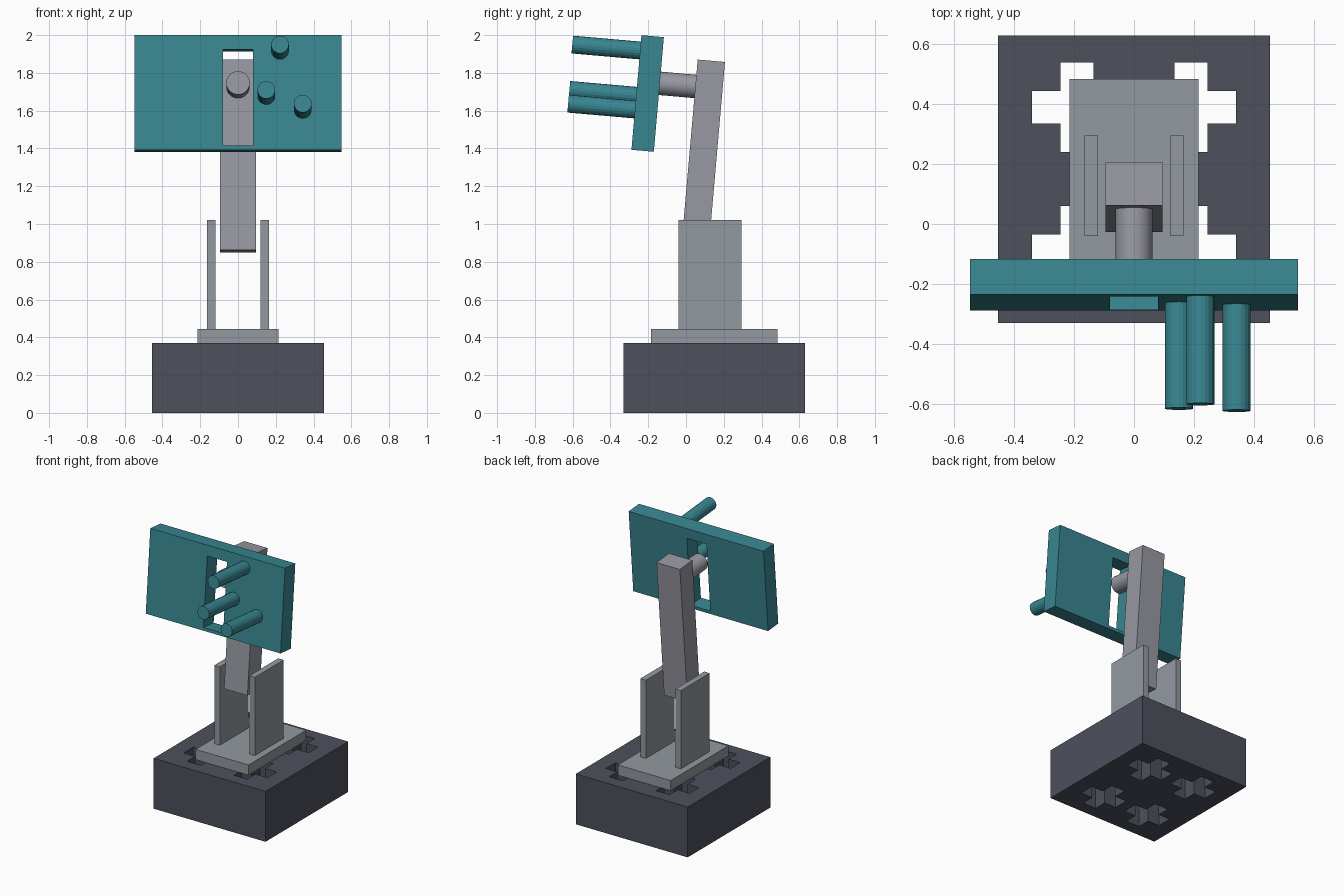
import bpy
import math
from mathutils import Matrix, Vector

if "Cube" in bpy.data.objects:
    bpy.data.objects.remove(bpy.data.objects["Cube"], do_unlink=True)

TILT = math.radians(-5)
ROT = Matrix.Rotation(TILT, 4, 'X')


def material(name, color):
    m = bpy.data.materials.new(name)
    m.use_nodes = True
    m.diffuse_color = (*color, 1)
    m.node_tree.nodes["Principled BSDF"].inputs["Base Color"].default_value = (*color, 1)
    return m


charcoal = material("charcoal", (0.075, 0.082, 0.108))
steel = material("steel grey", (0.29, 0.32, 0.35))
arm_grey = material("arm grey", (0.31, 0.315, 0.36))
teal = material("teal", (0.04, 0.24, 0.285))


def finish(name, mat):
    obj = bpy.context.object
    obj.name = obj.data.name = name
    if mat:
        obj.data.materials.append(mat)
    return obj


def box(name, size, center, mat=None, tilt=0.0):
    bpy.ops.mesh.primitive_cube_add(size=1, location=center, rotation=(tilt, 0, 0))
    obj = finish(name, mat)
    obj.data.transform(Matrix.Diagonal((*size, 1)))
    return obj


def rod(name, radius, length, front_end, sides, mat):
    """Cylinder running backwards from its front end, square to the tilted panel."""
    center = Vector(front_end) + ROT @ Vector((0, length / 2, 0))
    bpy.ops.mesh.primitive_cylinder_add(vertices=sides, radius=radius, depth=length,
                                        location=center,
                                        rotation=(TILT + math.pi / 2, 0, 0))
    return finish(name, mat)


def cut(target, cutter):
    mod = target.modifiers.new("cut", 'BOOLEAN')
    mod.operation = 'DIFFERENCE'
    mod.solver = 'EXACT'
    mod.object = cutter
    bpy.context.view_layer.objects.active = target
    bpy.ops.object.modifier_apply(modifier=mod.name)
    bpy.data.objects.remove(cutter, do_unlink=True)


# Base block with four cross-shaped through holes
base = box("base", (0.91, 0.96, 0.37), (0, 0.15, 0.185), charcoal)
for x in (-0.19, 0.19):
    for y in (-0.09, 0.39):
        cut(base, box("slot_cutter", (0.11, 0.30, 1), (x, y, 0.2)))
        cut(base, box("slot_cutter", (0.30, 0.11, 1), (x, y, 0.2)))

# Mounting plate and the pair of uprights
box("mounting_plate", (0.43, 0.67, 0.075), (0, 0.15, 0.4075), steel)
for side, x in (("left", 0.1425), ("right", -0.1425)):
    box(side + "_upright", (0.045, 0.335, 0.575), (x, 0.1275, 0.7325), steel)

# Leaning arm and the shaft towards the panel
box("arm", (0.19, 0.145, 1.012), (0, 0.09, 1.36), arm_grey, TILT)
rod("shaft", 0.062, 0.23, (0, -0.165, 1.747), 48, arm_grey)
bpy.ops.object.shade_smooth_by_angle()

# Slotted panel
center = Vector((0, -0.203, 1.691))
panel = box("panel", (1.096, 0.119, 0.609), center, teal, TILT)
cut(panel, box("panel_cutter", (0.16, 0.4, 0.51),
               center + ROT @ Vector((0, 0, -0.027)), None, TILT))

# Pegs on the front of the panel
for name, end in (("upper_peg", (0.222, -0.602, 1.95)),
                  ("inner_peg", (0.15, -0.617, 1.71)),
                  ("outer_peg", (0.343, -0.624, 1.637))):
    rod(name, 0.047, 0.37, end, 20, teal)
